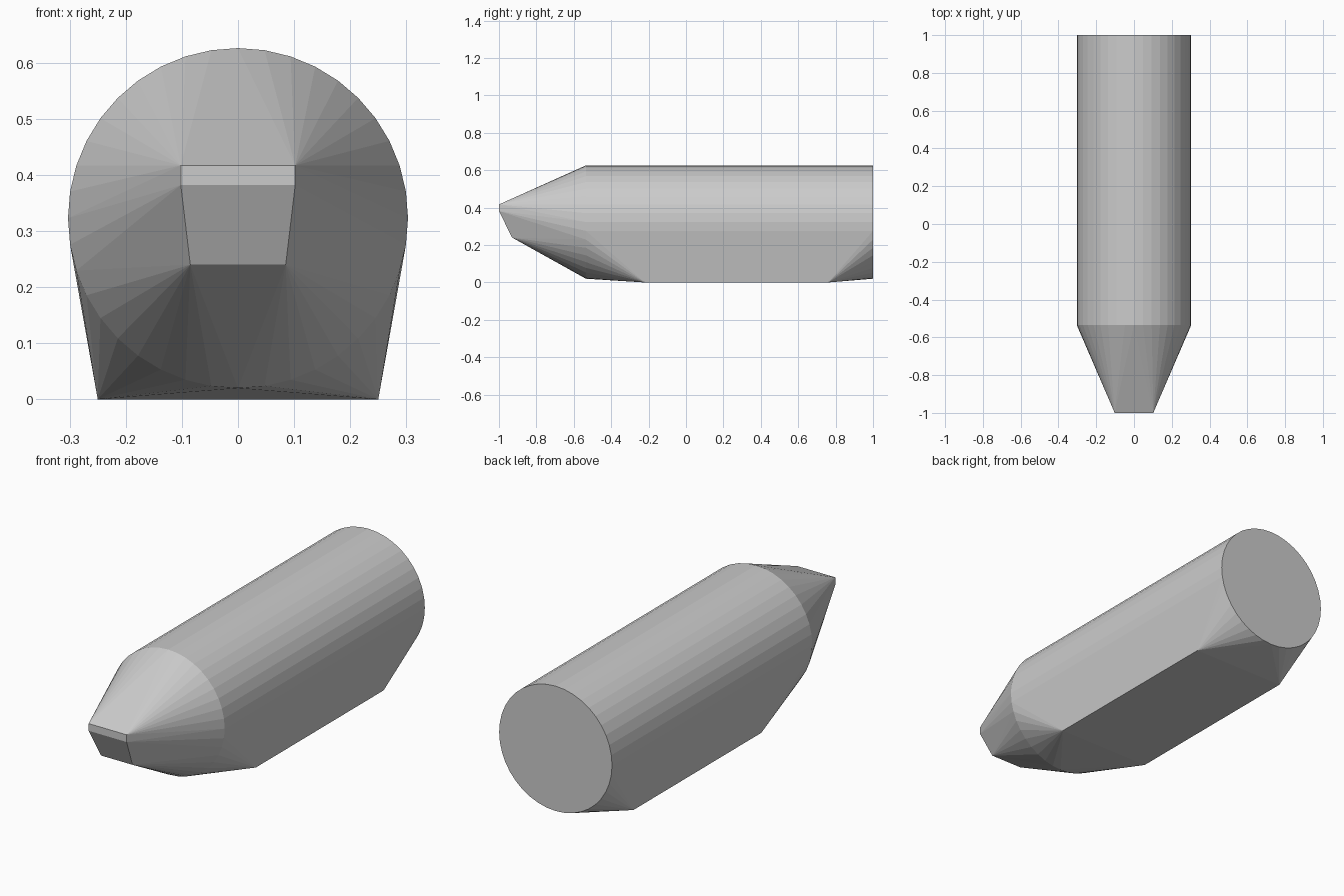
import bpy, bmesh, math

if "Cube" in bpy.data.objects:
    bpy.data.objects.remove(bpy.data.objects["Cube"])

SIDES = 40
RADIUS, CENTRE_Z = 0.303, 0.323

bm = bmesh.new()


def ring(y):
    """Round barrel section facing along y."""
    for i in range(SIDES):
        a = 2 * math.pi * i / SIDES
        bm.verts.new((RADIUS * math.cos(a), y, CENTRE_Z + RADIUS * math.sin(a)))


def pair(x, y, z):
    """Mirrored pair of corner points."""
    for s in (-1, 1):
        bm.verts.new((s * x, y, z))


# Barrel ends
ring(-0.535)
ring(1.0)

# Flat base the body stands on
pair(0.25, -0.22, 0.0)
pair(0.25, 0.76, 0.0)

# Blunt wedge nose and its lower chin
pair(0.102, -1.0, 0.417)
pair(0.102, -1.0, 0.382)
pair(0.085, -0.93, 0.24)

# Wrap the sections in one tight faceted skin
hull = bmesh.ops.convex_hull(bm, input=bm.verts[:])
loose = [v for v in bm.verts if not v.link_faces]
bmesh.ops.delete(bm, geom=loose, context='VERTS')
bmesh.ops.dissolve_limit(bm, angle_limit=math.radians(0.5),
                         verts=bm.verts[:], edges=bm.edges[:])
bmesh.ops.recalc_face_normals(bm, faces=bm.faces[:])

mesh = bpy.data.meshes.new("pod_body")
bm.to_mesh(mesh)
bm.free()
body = bpy.data.objects.new("pod_body", mesh)
bpy.context.collection.objects.link(body)
